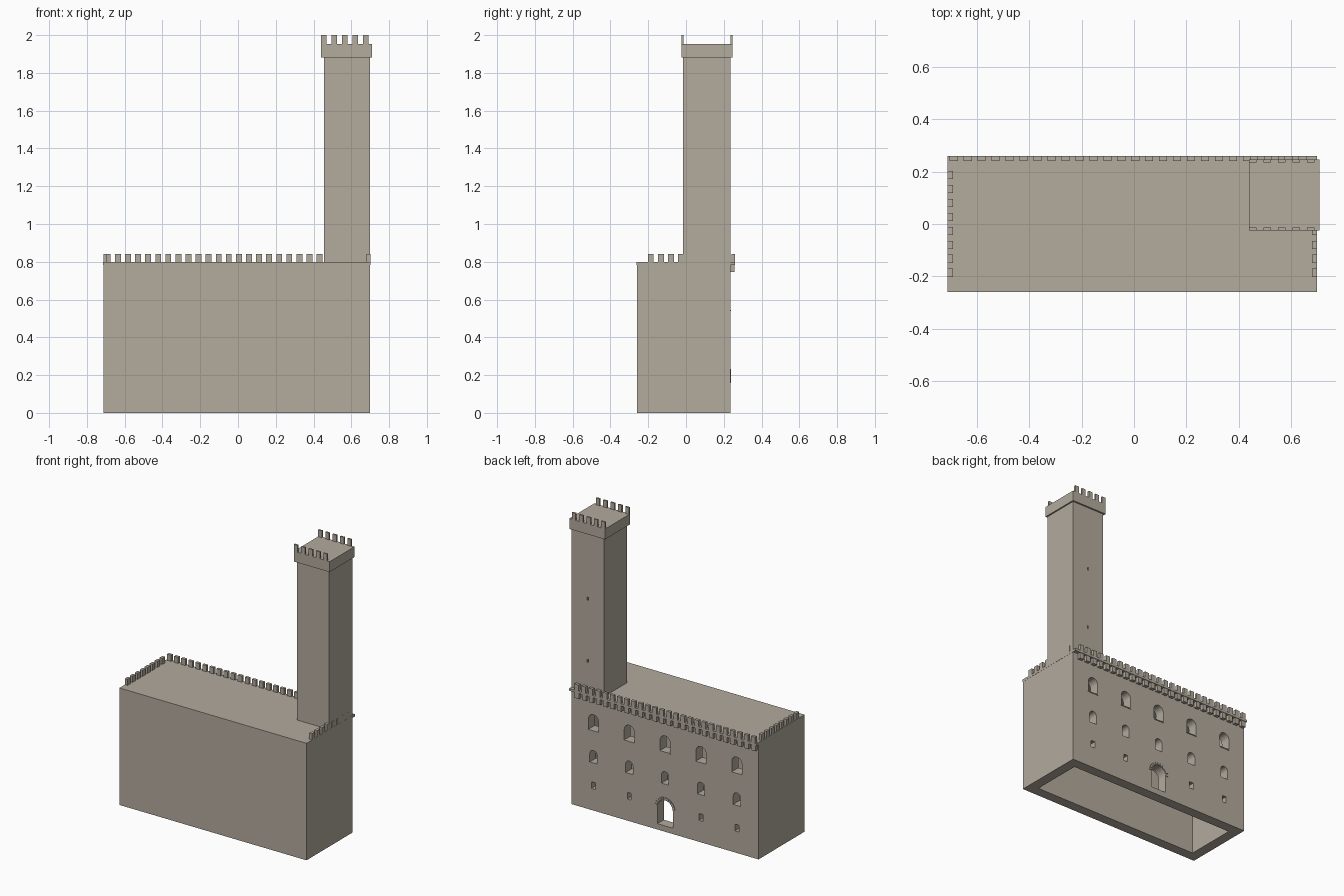
import bpy, bmesh, math

if "Cube" in bpy.data.objects:
    bpy.data.objects.remove(bpy.data.objects["Cube"])

stone = bpy.data.materials.new("warm grey stone")
stone.diffuse_color = (0.45, 0.405, 0.34, 1)
stone.use_nodes = True
stone.node_tree.nodes["Principled BSDF"].inputs["Base Color"].default_value = stone.diffuse_color

X0, X1 = -0.713, 0.70          # hall length
Y0, Y1 = -0.26, 0.235          # hall depth
MID = (X0 + X1) / 2


def finish(name, bm):
    bmesh.ops.recalc_face_normals(bm, faces=bm.faces)
    me = bpy.data.meshes.new(name)
    bm.to_mesh(me)
    bm.free()
    me.materials.append(stone)
    ob = bpy.data.objects.new(name, me)
    bpy.context.collection.objects.link(ob)
    return ob


def add_box(bm, x0, x1, y0, y1, z0, z1):
    geo = bmesh.ops.create_cube(bm, size=1)
    for v in geo["verts"]:
        v.co = ((x0 + x1) / 2 + v.co.x * (x1 - x0),
                (y0 + y1) / 2 + v.co.y * (y1 - y0),
                (z0 + z1) / 2 + v.co.z * (z1 - z0))


def boxes(name, items):
    bm = bmesh.new()
    for b in items:
        add_box(bm, *b)
    return finish(name, bm)


def add_prism(bm, pts, y0, y1):
    """Extrude an x-z outline along y."""
    f = bm.faces.new([bm.verts.new((x, y0, z)) for x, z in pts])
    ext = bmesh.ops.extrude_face_region(bm, geom=[f])["geom"]
    for v in ext:
        if isinstance(v, bmesh.types.BMVert):
            v.co.y = y1


def arch(cx, w, z0, z1, n=10):
    r = w / 2
    top = [(cx + r * math.cos(math.pi * i / n), z1 - r + r * math.sin(math.pi * i / n))
           for i in range(n + 1)]
    return [(cx - r, z0), (cx + r, z0)] + top


def cut(ob, cutter):
    mod = ob.modifiers.new("cut", 'BOOLEAN')
    mod.operation = 'DIFFERENCE'
    mod.solver = 'EXACT'
    mod.object = cutter
    bpy.context.view_layer.objects.active = ob
    bpy.ops.object.modifier_apply(modifier=mod.name)
    bpy.data.objects.remove(cutter)


# Hollow hall, open underneath
hall = boxes("hall_walls", [(X0, X1, Y0, Y1, 0, 0.785)])
T = 0.07
cut(hall, boxes("cavity", [(X0 + T, X1 - T, Y0 + T, Y1 - T, -0.1, 0.74)]))

# Window and door openings in the back wall
bm = bmesh.new()
columns = [MID + k * 0.271 for k in range(-2, 3)]
for i, cx in enumerate(columns):
    add_prism(bm, arch(cx, 0.076, 0.545, 0.655), 0.13, 0.3)
    add_prism(bm, arch(cx, 0.055, 0.325, 0.41), 0.13, 0.3)
    if i == 2:
        add_prism(bm, arch(cx, 0.116, 0.04, 0.215, 14), 0.13, 0.3)
    else:
        add_box(bm, cx - 0.015, cx + 0.015, 0.13, 0.3, 0.147, 0.193)
cut(hall, finish("openings", bm))

# Thin sills under the upper windows
boxes("window_sills", [(c - 0.04, c + 0.04, Y1 - 0.02, Y1 + 0.003, 0.54, 0.546) for c in columns])

# Ring of arch stones around the door
bm = bmesh.new()
N, zc = 11, 0.157
for i in range(N):
    a0, a1 = math.pi * (i + 0.08) / N, math.pi * (i + 0.92) / N
    add_prism(bm, [(MID + r * math.cos(a), zc + r * math.sin(a))
                   for r, a in ((0.06, a0), (0.077, a0), (0.077, a1), (0.06, a1))],
              Y1 - 0.01, Y1 + 0.004)
finish("door_arch_stones", bm)

# Roof slab overhanging the back wall
boxes("roof_slab", [(X0 - 0.001, X1 + 0.001, Y0 - 0.001, 0.26, 0.784, 0.80)])

# Battlements and corbels
P, W = 0.0534, 0.031
back = [X0 + 0.008 + i * P for i in range(26)]
sides = [-0.202 + i * P for i in range(8)]
boxes("back_merlons", [(x, x + W, 0.241, 0.26, 0.80, 0.842) for x in back])
boxes("back_corbels", [(x, x + W, Y1 - 0.005, 0.257, 0.745, 0.785) for x in back])
boxes("left_merlons", [(X0, X0 + 0.02, y, y + W, 0.80, 0.842) for y in sides])
boxes("right_merlons", [(X1 - 0.02, X1 + 0.001, y, y + W, 0.80, 0.842) for y in sides])

# Tower shaft with two slits in its back face
tower = boxes("tower_shaft", [(0.455, X1, -0.015, Y1, 0.79, 1.89)])
cut(tower, boxes("slits", [(0.573, 0.583, 0.2, 0.3, z - 0.01, z + 0.01) for z in (1.01, 1.435)]))

# Tower crown and its merlons on the front and back edges
boxes("tower_crown", [(0.44, 0.71, -0.025, 0.246, 1.882, 1.953)])
boxes("tower_merlons", [(0.44 + i * 0.0555, 0.469 + i * 0.0555, y, y + 0.011, 1.95, 2.0)
                        for i in range(5) for y in (-0.025, 0.235)])
